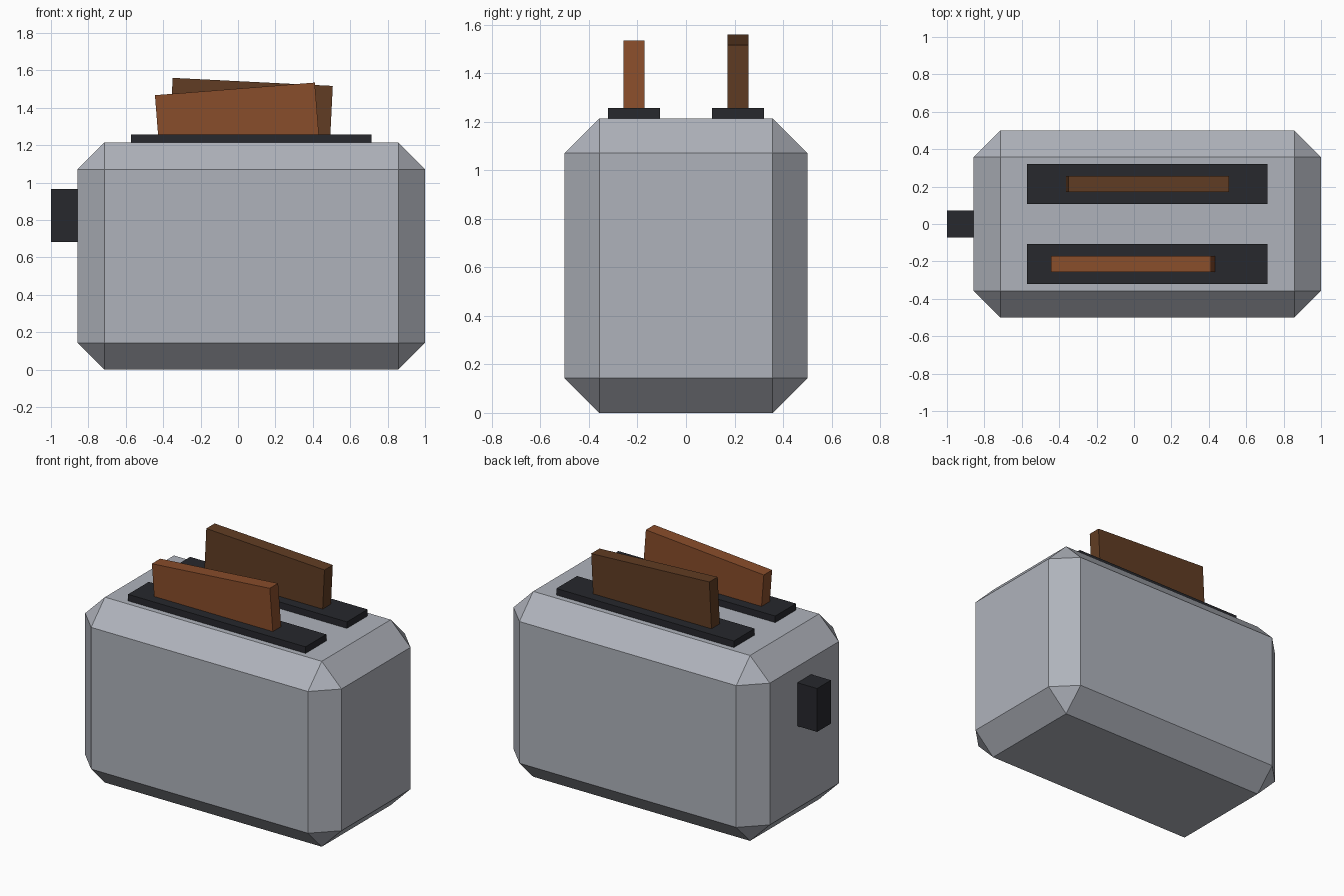
import bpy
import bmesh
import math
from mathutils import Vector

if "Cube" in bpy.data.objects:
    bpy.data.objects.remove(bpy.data.objects["Cube"])


def material(name, rgb):
    mat = bpy.data.materials.new(name)
    mat.diffuse_color = (*rgb, 1.0)
    mat.use_nodes = True
    mat.node_tree.nodes["Principled BSDF"].inputs["Base Color"].default_value = mat.diffuse_color
    return mat


def box(name, centre, size, mat=None, tilt=0.0, chamfer=0.0):
    """Flat-faced box, optionally chamfered and tilted about the y axis."""
    bm = bmesh.new()
    bmesh.ops.create_cube(bm, size=1.0)
    bmesh.ops.scale(bm, vec=Vector(size), verts=bm.verts)
    if chamfer:
        bmesh.ops.bevel(bm, geom=bm.edges[:], offset=chamfer, segments=1,
                        profile=0.5, affect='EDGES')
    bmesh.ops.recalc_face_normals(bm, faces=bm.faces)
    mesh = bpy.data.meshes.new(name)
    bm.to_mesh(mesh)
    bm.free()
    obj = bpy.data.objects.new(name, mesh)
    obj.location = centre
    obj.rotation_euler.y = tilt
    if mat:
        mesh.materials.append(mat)
    bpy.context.collection.objects.link(obj)
    return obj


metal = material("metal", (0.43, 0.45, 0.50))
black = material("black_plastic", (0.02, 0.021, 0.026))
light_crust = material("light_toast", (0.25, 0.075, 0.024))
dark_crust = material("dark_toast", (0.12, 0.046, 0.017))

# Chamfered casing
box("casing", (0.0714, 0, 0.607), (1.857, 1.0, 1.214), metal, chamfer=0.143)

# Raised slot strips, front and back
for name, side in (("front_slot", -1), ("back_slot", 1)):
    box(name, (0.0714, side * 0.214, 1.214), (1.286, 0.214, 0.086), black)

# Lever on the left end
box("lever", (-0.9286, 0, 0.823), (0.143, 0.143, 0.284), black)

# Bread slices leaning in the slots
box("front_toast", (0.0, -0.214, 1.287), (0.857, 0.086, 0.429),
    light_crust, tilt=-math.radians(4.5))
box("back_toast", (0.068, 0.214, 1.324), (0.857, 0.086, 0.429),
    dark_crust, tilt=math.radians(2.87))
